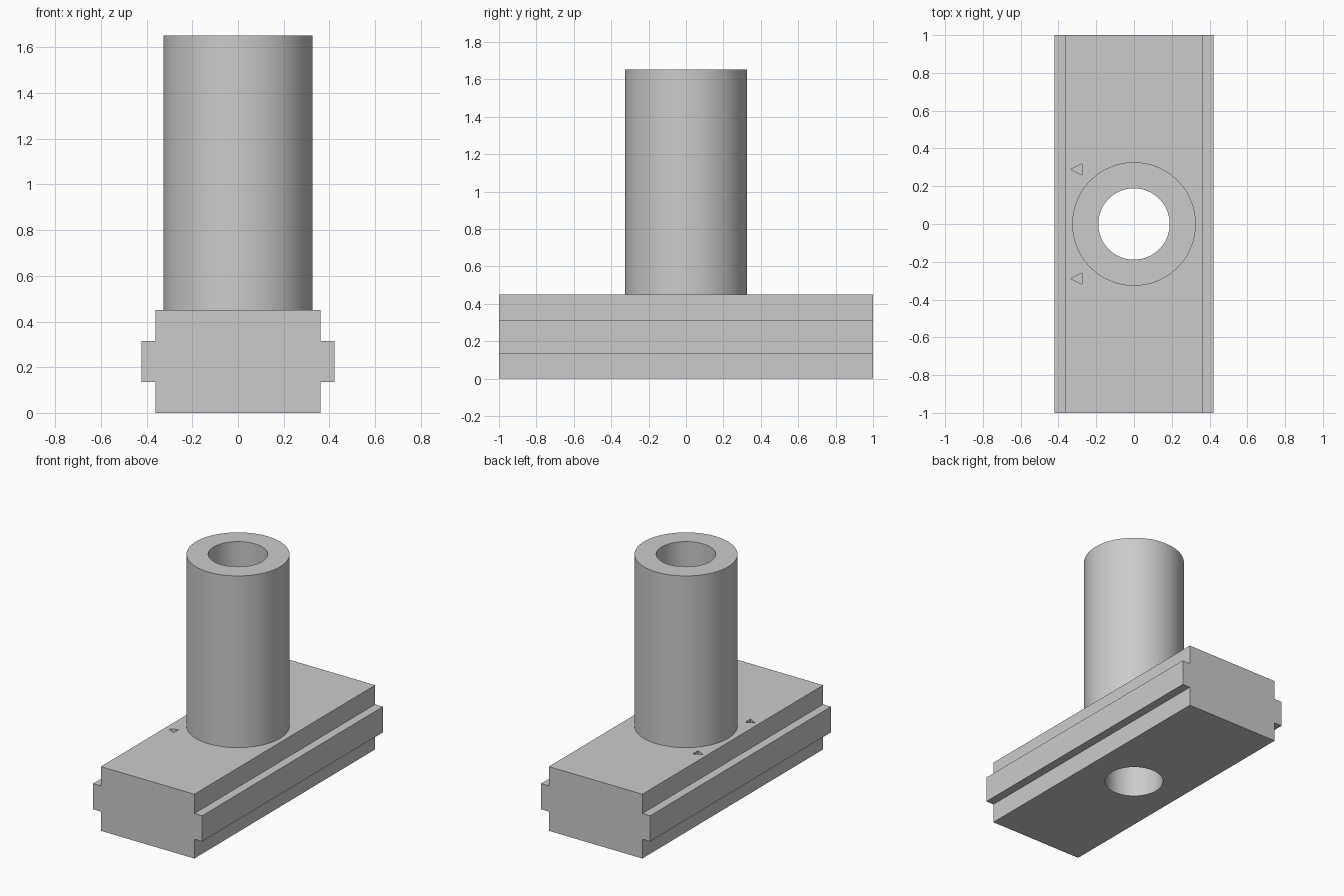
import bpy, bmesh
from math import radians
from mathutils import Matrix, Vector

default = bpy.data.objects.get("Cube")
if default:
    bpy.data.objects.remove(default, do_unlink=True)

BASE_TOP, TUBE_TOP = 0.45, 1.652
OUTER, BORE = 0.327, 0.189
SEGMENTS = 96

grey = bpy.data.materials.new("light grey")
grey.use_nodes = True
colour = (0.6, 0.6, 0.6, 1)
grey.diffuse_color = colour
grey.node_tree.nodes["Principled BSDF"].inputs["Base Color"].default_value = colour


def finish(name, bm):
    bmesh.ops.recalc_face_normals(bm, faces=bm.faces)
    mesh = bpy.data.meshes.new(name)
    bm.to_mesh(mesh)
    bm.free()
    mesh.materials.append(grey)
    obj = bpy.data.objects.new(name, mesh)
    bpy.context.collection.objects.link(obj)
    return obj


def prism(name, outline, offset):
    """Extrude a flat outline along an offset."""
    bm = bmesh.new()
    face = bm.faces.new([bm.verts.new(p) for p in outline])
    side = bmesh.ops.extrude_face_region(bm, geom=[face], use_keep_orig=True)
    verts = [v for v in side["geom"] if isinstance(v, bmesh.types.BMVert)]
    bmesh.ops.translate(bm, verts=verts, vec=Vector(offset))
    return finish(name, bm)


def cylinder(name, radius, z0, z1):
    bm = bmesh.new()
    bmesh.ops.create_cone(bm, cap_ends=True, segments=SEGMENTS, radius1=radius,
                          radius2=radius, depth=z1 - z0,
                          matrix=Matrix.Translation((0, 0, (z0 + z1) / 2)))
    return finish(name, bm)


def cut(target, cutter):
    mod = target.modifiers.new("cut", "BOOLEAN")
    mod.operation, mod.solver, mod.object = "DIFFERENCE", "EXACT", cutter
    bpy.context.view_layer.objects.active = target
    bpy.ops.object.modifier_apply(modifier=mod.name)
    bpy.data.objects.remove(cutter, do_unlink=True)


def smooth(obj):
    bpy.ops.object.select_all(action="DESELECT")
    obj.select_set(True)
    bpy.context.view_layer.objects.active = obj
    bpy.ops.object.shade_smooth_by_angle(angle=radians(30))


# Sliding block with a rail along each long side
half = [(0.362, 0), (0.362, 0.135), (0.422, 0.135),
        (0.422, 0.315), (0.362, 0.315), (0.362, BASE_TOP)]
section = half + [(-x, z) for x, z in reversed(half)]
base = prism("base_block", [(x, -1, z) for x, z in section], (0, 2, 0))

# Bore through the block and two engraved arrow marks
cut(base, cylinder("bore_cutter", BORE, -0.1, BASE_TOP + 0.1))
for y in (-0.289, 0.289):
    mark = [(-0.334, y), (-0.276, y - 0.029), (-0.276, y + 0.029)]
    cut(base, prism("arrow_cutter", [(x, v, BASE_TOP - 0.06) for x, v in mark], (0, 0, 0.1)))
smooth(base)

# Hollow upright tube
tube = cylinder("upright_tube", OUTER, BASE_TOP, TUBE_TOP)
cut(tube, cylinder("tube_cutter", BORE, BASE_TOP - 0.1, TUBE_TOP + 0.1))
smooth(tube)
